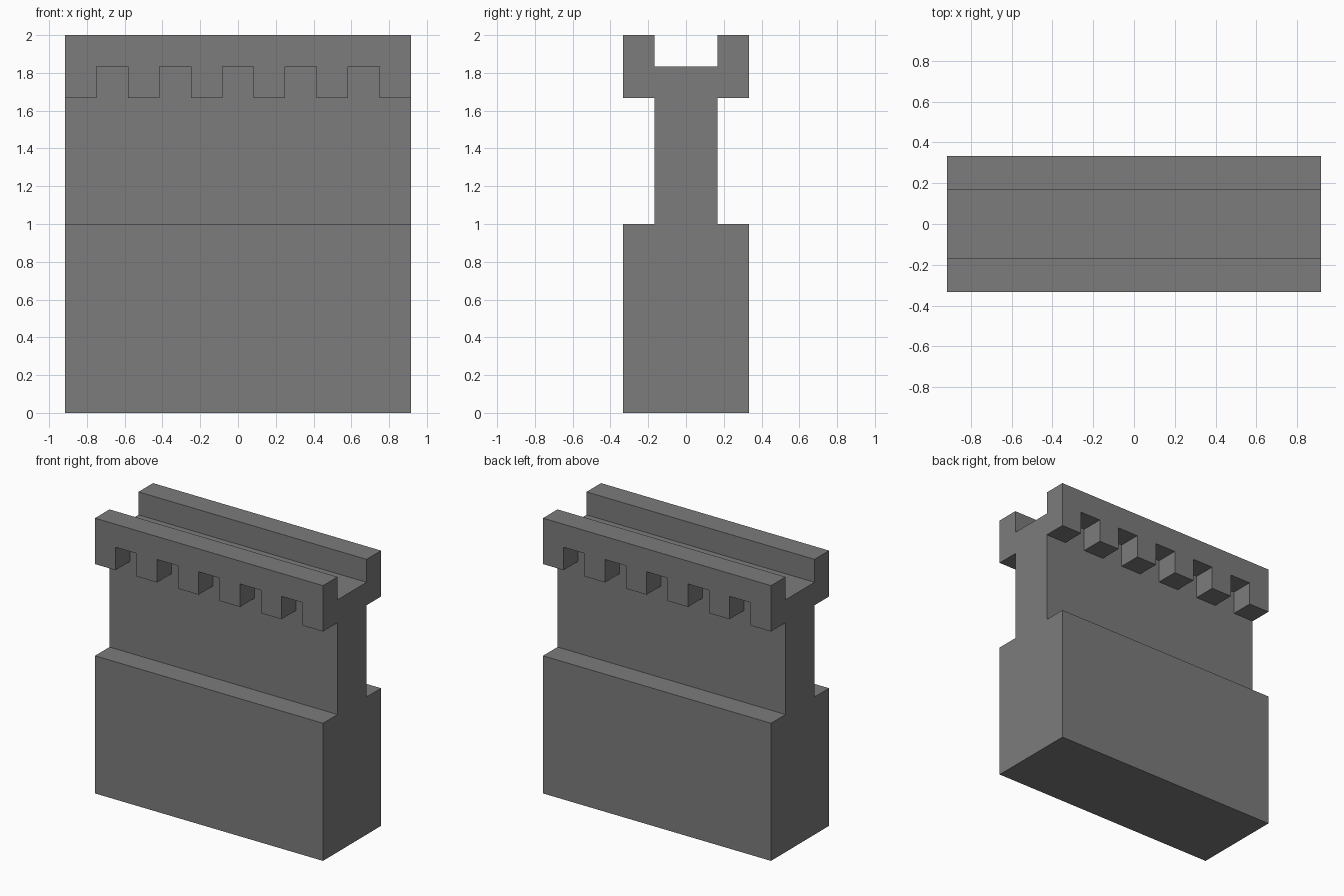
import bpy
import bmesh
from mathutils import Vector

if "Cube" in bpy.data.objects:
    bpy.data.objects.remove(bpy.data.objects["Cube"], do_unlink=True)

U = 1 / 6             # module: wall overhang, notch width, parapet thickness
HALF = 5.5 * U        # half length of the wall

stone = bpy.data.materials.new("grey_stone")
stone.use_nodes = True
grey = (0.2, 0.2, 0.2, 1)
stone.diffuse_color = grey
stone.node_tree.nodes["Principled BSDF"].inputs["Base Color"].default_value = grey


def make_object(name, bm):
    bmesh.ops.recalc_face_normals(bm, faces=bm.faces)
    mesh = bpy.data.meshes.new(name)
    bm.to_mesh(mesh)
    bm.free()
    mesh.materials.append(stone)
    obj = bpy.data.objects.new(name, mesh)
    bpy.context.collection.objects.link(obj)
    return obj


def extrude_x(bm, profile, x0, x1):
    """Solid from a (y, z) profile, running from x0 to x1."""
    face = bm.faces.new([bm.verts.new((x0, y, z)) for y, z in profile])
    result = bmesh.ops.extrude_face_region(bm, geom=[face], use_keep_orig=True)
    verts = [v for v in result["geom"] if isinstance(v, bmesh.types.BMVert)]
    bmesh.ops.translate(bm, verts=verts, vec=Vector((x1 - x0, 0, 0)))


# Wall: wide base, narrow shaft, overhanging parapets with a walkway between
half_profile = [(2 * U, 0), (2 * U, 1), (U, 1), (U, 10 * U),
                (2 * U, 10 * U), (2 * U, 2), (U, 2), (U, 11 * U)]
profile = half_profile + [(-y, z) for y, z in reversed(half_profile)]
bm = bmesh.new()
extrude_x(bm, profile, -HALF, HALF)
wall = make_object("battlement_wall", bm)

# Notches between the brackets under both parapets
bm = bmesh.new()
for side in (-1, 1):
    for i in range(-2, 3):
        section = [(side * U, 9.5 * U), (side * 3 * U, 9.5 * U),
                   (side * 3 * U, 11 * U), (side * U, 11 * U)]
        extrude_x(bm, section, (2 * i - 0.5) * U, (2 * i + 0.5) * U)
cutter = make_object("notch_cutter", bm)
cutter.hide_render = True

cut = wall.modifiers.new("notches", "BOOLEAN")
cut.operation = "DIFFERENCE"
cut.solver = "EXACT"
cut.object = cutter
bpy.context.view_layer.objects.active = wall
bpy.ops.object.modifier_apply(modifier=cut.name)
bpy.data.objects.remove(cutter, do_unlink=True)
